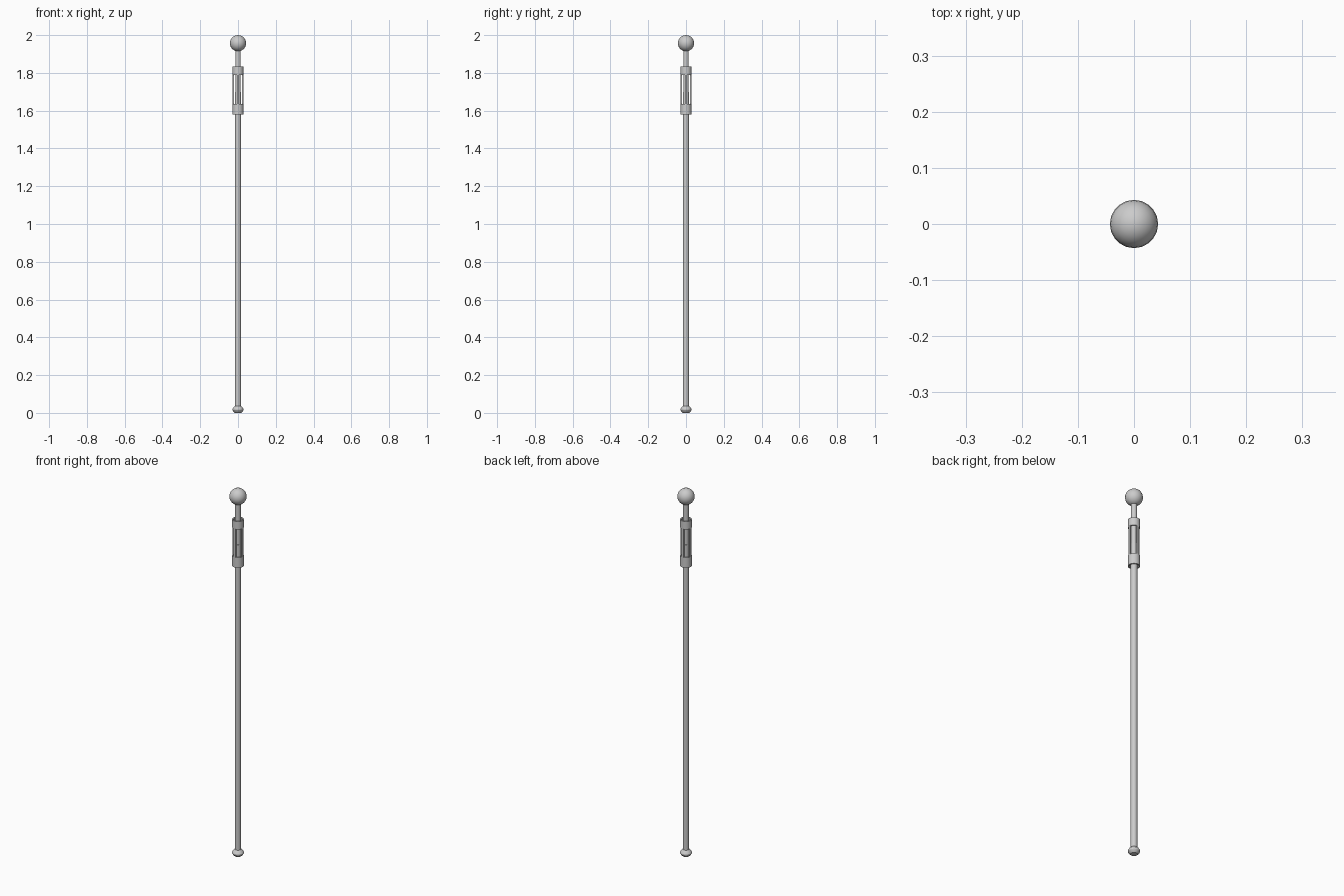
import bpy, bmesh
from math import pi, cos, sin
from mathutils import Matrix

if "Cube" in bpy.data.objects:
    bpy.data.objects.remove(bpy.data.objects["Cube"])


def finish(name, bm):
    bmesh.ops.recalc_face_normals(bm, faces=bm.faces)
    me = bpy.data.meshes.new(name)
    bm.to_mesh(me)
    bm.free()
    ob = bpy.data.objects.new(name, me)
    bpy.context.collection.objects.link(ob)
    bpy.ops.object.select_all(action='DESELECT')
    ob.select_set(True)
    bpy.context.view_layer.objects.active = ob
    bpy.ops.object.shade_smooth_by_angle(angle=pi / 6)
    return ob


def lathe(name, profile, closed=False, sides=24):
    """Revolve (radius, height) points about z."""
    bm = bmesh.new()
    vs = [bm.verts.new((r, 0, z)) for r, z in profile]
    edges = [bm.edges.new(p) for p in zip(vs, vs[1:])]
    if closed:
        edges.append(bm.edges.new((vs[-1], vs[0])))
    bmesh.ops.spin(bm, geom=vs + edges, axis=(0, 0, 1), cent=(0, 0, 0),
                   angle=2 * pi, steps=sides, use_duplicate=False)
    bmesh.ops.remove_doubles(bm, verts=bm.verts, dist=1e-5)
    return finish(name, bm)


# Long shaft, running through the sleeve up into the ball
lathe("shaft", [(0, 0.02), (0.016, 0.02), (0.016, 1.7), (0.0145, 1.7),
                (0.0145, 1.93), (0, 1.93)])

# Bevelled foot
lathe("foot", [(0, 0), (0.017, 0), (0.024, 0.006), (0.029, 0.014),
               (0.029, 0.02), (0.023, 0.03), (0.016, 0.036)])

# Hollow collars at both ends of the sleeve
for name, lo, hi in (("lower_collar", 1.58, 1.636), ("upper_collar", 1.79, 1.833)):
    lathe(name, [(0.023, lo), (0.029, lo), (0.029, hi), (0.023, hi)], closed=True)
    # Web holding the collar to the shaft
    mid = (lo + hi) / 2
    lathe(name + "_web", [(0.0145, mid - 0.01), (0.0235, mid - 0.01),
                          (0.0235, mid + 0.01), (0.0145, mid + 0.01)], closed=True)

# Ring of bars leaving tall slots between the collars
bm = bmesh.new()
for i in range(4):
    a = i * pi / 2
    m = (Matrix.Translation((0.0255 * cos(a), 0.0255 * sin(a), 1.713))
         @ Matrix.Rotation(a, 4, 'Z') @ Matrix.Diagonal((0.006, 0.012, 0.158, 1)))
    bmesh.ops.create_cube(bm, size=1, matrix=m)
finish("sleeve_bars", bm)

# Ball on top
bm = bmesh.new()
bmesh.ops.create_uvsphere(bm, u_segments=20, v_segments=12, radius=0.043,
                          matrix=Matrix.Translation((0, 0, 1.957)))
finish("ball", bm)
